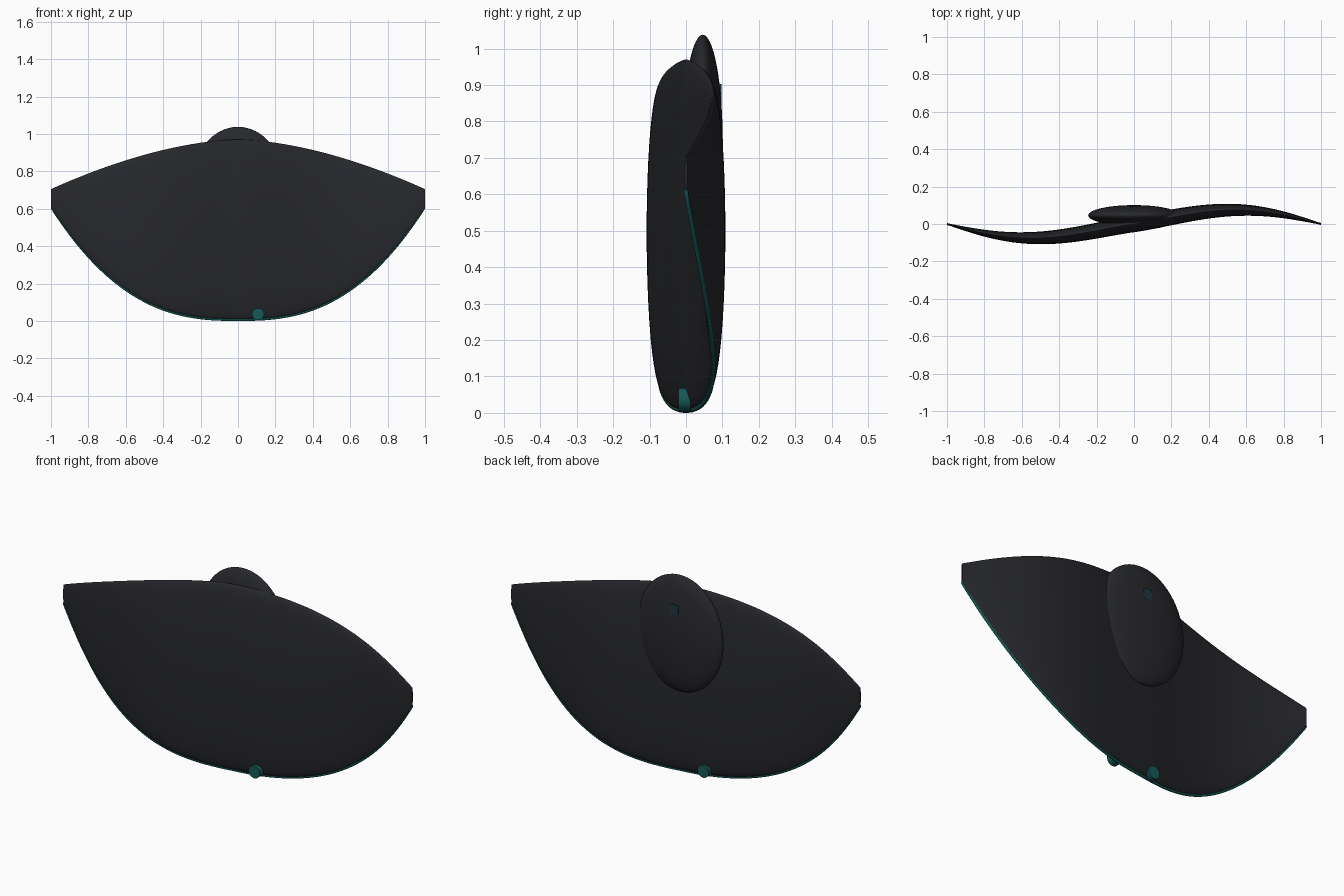
import bpy, bmesh, math
from mathutils import Matrix

if "Cube" in bpy.data.objects:
    bpy.data.objects.remove(bpy.data.objects["Cube"])


def material(name, rgb):
    m = bpy.data.materials.new(name)
    m.diffuse_color = (*rgb, 1)
    m.use_nodes = True
    m.node_tree.nodes["Principled BSDF"].inputs["Base Color"].default_value = m.diffuse_color
    return m


black = material("matte_black", (0.02, 0.021, 0.025))
teal = material("dark_teal", (0.008, 0.10, 0.095))
navy = material("dark_blue", (0.015, 0.035, 0.055))


# Shape functions of the S-curved shell
def sway(x):
    return math.copysign(0.075 * math.sin(math.pi * abs(x) ** 1.15), x)


def top_edge(x):
    return 0.97 - 0.265 * abs(x) ** 1.7


def bottom_edge(x):
    return 0.007 + 0.6 * abs(x) ** 2.6


def half_thickness(x):
    return 0.004 + 0.04 * (1 - x * x)


def add_object(name, bm, mat):
    bmesh.ops.recalc_face_normals(bm, faces=bm.faces)
    mesh = bpy.data.meshes.new(name)
    bm.to_mesh(mesh)
    bm.free()
    mesh.materials.append(mat)
    ob = bpy.data.objects.new(name, mesh)
    bpy.context.collection.objects.link(ob)
    bpy.ops.object.select_all(action='DESELECT')
    ob.select_set(True)
    bpy.context.view_layer.objects.active = ob
    bpy.ops.object.shade_smooth_by_angle(angle=math.radians(40))
    return ob


def loft(name, section, mat, columns=80, sides=48):
    """Skin rings of section(x, angle) points from x = -1 to 1."""
    bm = bmesh.new()
    rings = []
    for i in range(columns + 1):
        x = -1 + 2 * i / columns
        rings.append([bm.verts.new((x, *section(x, 2 * math.pi * j / sides)))
                      for j in range(sides)])
    for a, b in zip(rings, rings[1:]):
        for j in range(sides):
            k = (j + 1) % sides
            bm.faces.new((a[j], a[k], b[k], b[j]))
    bm.faces.new(rings[0])
    bm.faces.new(rings[-1])
    return add_object(name, bm, mat)


# Main shell: elliptical sections between the top and bottom outlines
def shell_section(x, t):
    lo, hi = bottom_edge(x), top_edge(x)
    return (sway(x) + half_thickness(x) * math.sin(t),
            (lo + hi) / 2 - (hi - lo) / 2 * math.cos(t))


loft("curved_shell", shell_section, black)


# Thin trim strip along the lower edge
def trim_section(x, t):
    return (sway(x) + 0.006 * math.sin(t),
            bottom_edge(x) - 0.007 * math.cos(t))


loft("lower_edge_trim", trim_section, teal, sides=10)

# Oval pod on the back
bm = bmesh.new()
bmesh.ops.create_uvsphere(
    bm, u_segments=64, v_segments=32, radius=1,
    matrix=Matrix.Translation((0, 0.046, 0.738)) @ Matrix.Diagonal((0.245, 0.055, 0.3, 1)))
add_object("back_pod", bm, black)

# Small raised window on the pod
bm = bmesh.new()
bmesh.ops.create_cube(
    bm, size=1,
    matrix=Matrix.Translation((0, 0.087, 0.878)) @ Matrix.Diagonal((0.045, 0.02, 0.05, 1)))
add_object("pod_window", bm, navy)

# Pair of round connectors at the bottom
for side, x in (("left", -0.107), ("right", 0.107)):
    bm = bmesh.new()
    bmesh.ops.create_cone(
        bm, cap_ends=True, segments=32, radius1=0.032, radius2=0.032, depth=0.034,
        matrix=Matrix.Translation((x, -0.004, 0.036)) @ Matrix.Rotation(math.pi / 2, 4, 'X'))
    add_object(side + "_connector", bm, teal)
